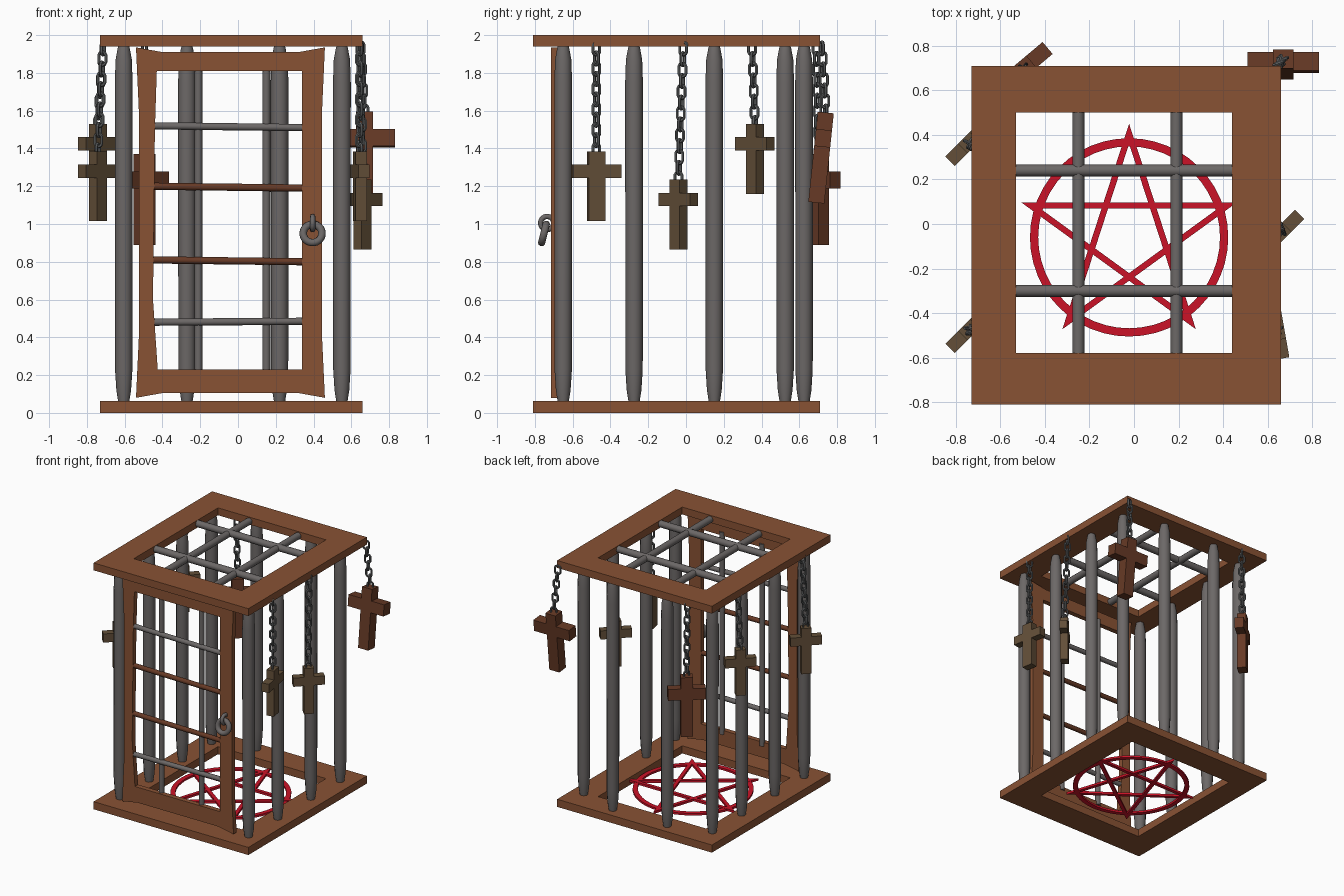
import bpy, bmesh, math
from mathutils import Vector, Matrix

if "Cube" in bpy.data.objects:
    bpy.data.objects.remove(bpy.data.objects["Cube"])


def material(name, rgb):
    m = bpy.data.materials.new(name)
    m.diffuse_color = (*rgb, 1)
    m.use_nodes = True
    m.node_tree.nodes["Principled BSDF"].inputs["Base Color"].default_value = m.diffuse_color
    return m


WOOD = material("warm wood", (0.25, 0.085, 0.034))
RED_WOOD = material("dark red wood", (0.135, 0.042, 0.019))
OLD_WOOD = material("weathered wood", (0.125, 0.078, 0.04))
IRON = material("iron", (0.15, 0.138, 0.135))
CHAIN = material("chain steel", (0.125, 0.13, 0.133))
RED = material("ritual red", (0.6, 0.006, 0.02))


def finish(name, bm, mat, smooth=False):
    bmesh.ops.recalc_face_normals(bm, faces=bm.faces)
    me = bpy.data.meshes.new(name)
    bm.to_mesh(me)
    bm.free()
    me.materials.append(mat)
    ob = bpy.data.objects.new(name, me)
    bpy.context.collection.objects.link(ob)
    if smooth:
        bpy.ops.object.select_all(action='DESELECT')
        ob.select_set(True)
        bpy.context.view_layer.objects.active = ob
        bpy.ops.object.shade_smooth_by_angle(angle=math.radians(50))
    return ob


def add_ring(bm, outer, inner, depth):
    """Solid band between two matching closed loops, pushed along depth."""
    n, d = len(outer), Vector(depth)
    loops = [[bm.verts.new(Vector(p) + o) for p in pts]
             for pts, o in ((outer, d * 0), (inner, d * 0), (inner, d), (outer, d))]
    for k in range(4):
        a, b = loops[k], loops[(k + 1) % 4]
        for i in range(n):
            j = (i + 1) % n
            bm.faces.new((a[i], a[j], b[j], b[i]))


def add_prism(bm, pts, depth):
    """Solid from a flat outline pushed along depth."""
    a = [bm.verts.new(p) for p in pts]
    b = [bm.verts.new(Vector(p) + Vector(depth)) for p in pts]
    bm.faces.new(a)
    bm.faces.new(b[::-1])
    for i in range(len(a)):
        j = (i + 1) % len(a)
        bm.faces.new((a[i], a[j], b[j], b[i]))


def add_lathe(bm, profile, mat=Matrix(), sides=12):
    """Capped round bar; profile is (distance along z, radius)."""
    rows = [[bm.verts.new(mat @ Vector((r * math.cos(t), r * math.sin(t), z)))
             for t in (math.tau * k / sides for k in range(sides))] for z, r in profile]
    for a, b in zip(rows, rows[1:]):
        for i in range(sides):
            j = (i + 1) % sides
            bm.faces.new((a[i], a[j], b[j], b[i]))
    bm.faces.new(rows[0][::-1])
    bm.faces.new(rows[-1])


def rod(name, p, q, r, mat):
    p, q = Vector(p), Vector(q)
    m = Matrix.Translation(p) @ (q - p).to_track_quat('Z', 'Y').to_matrix().to_4x4()
    bm = bmesh.new()
    add_lathe(bm, [(0, r), ((q - p).length, r)], m)
    return finish(name, bm, mat, True)


def add_link(bm, mat, radius, tube, stretch=0.0, n=14, sides=8):
    """Ring in the local xz plane, optionally stretched into a chain link."""
    rows = []
    for i in range(n):
        a = math.tau * (i + 0.5) / n
        c, s = math.cos(a), math.sin(a)
        off = stretch if s > 0 else -stretch
        rows.append([bm.verts.new(mat @ Vector(((radius + tube * math.cos(b)) * c, tube * math.sin(b),
                                                (radius + tube * math.cos(b)) * s + off)))
                     for b in (math.tau * k / sides for k in range(sides))])
    for i in range(n):
        a, b = rows[i], rows[(i + 1) % n]
        for k in range(sides):
            l = (k + 1) % sides
            bm.faces.new((a[k], a[l], b[l], b[k]))


# Base and roof frames
def rect(x0, x1, y0, y1, z):
    return [(x0, y0, z), (x1, y0, z), (x1, y1, z), (x0, y1, z)]


for name, z in (("base_frame", 0.0), ("roof_frame", 1.94)):
    bm = bmesh.new()
    add_ring(bm, rect(-0.73, 0.66, -0.81, 0.71, z), rect(-0.53, 0.44, -0.58, 0.50, z), (0, 0, 0.062))
    if z:
        for v in bm.verts:
            v.co.z = min(v.co.z, 2.0)
    finish(name, bm, WOOD)

# Roof grating
for x in (-0.25, 0.19):
    rod("roof_bar_long", (x, -0.6, 1.967), (x, 0.52, 1.967), 0.027, IRON)
for y in (-0.30, 0.24):
    rod("roof_bar_cross", (-0.55, y, 1.972), (0.46, y, 1.972), 0.027, IRON)

# Upright cage posts, narrowed at both ends
posts = [(x, y) for x in (-0.605, 0.55) for y in (-0.65, -0.275, 0.15, 0.525)]
posts += [(-0.27, 0.625), (0.22, 0.625)]
for x, y in posts:
    bm = bmesh.new()
    add_lathe(bm, [(0.05, 0.028), (0.12, 0.039), (0.23, 0.046), (1.75, 0.047),
                   (1.87, 0.043), (1.93, 0.032), (1.95, 0.026)], Matrix.Translation((x, y, 0)))
    finish("cage_post", bm, IRON, True)

# Door frame with flared corners
outer = [(-.54, .08), (-.40, .105), (.32, .105), (.46, .08), (.445, .4), (.445, 1.6),
         (.46, 1.935), (.32, 1.91), (-.40, 1.91), (-.54, 1.935), (-.525, 1.6), (-.525, .4)]
inner = [(-.425, .23), (-.36, .23), (.29, .23), (.34, .23), (.34, .5), (.34, 1.6),
         (.34, 1.81), (.29, 1.81), (-.36, 1.81), (-.43, 1.81), (-.44, 1.5), (-.45, .6)]
bm = bmesh.new()
add_ring(bm, [(x, -0.715, z) for x, z in outer], [(x, -0.715, z) for x, z in inner], (0, 0.04, 0))
finish("door_frame", bm, WOOD)

# Door bars
for x in (-0.21, 0.15):
    rod("door_bar_upright", (x, -0.68, 0.2), (x, -0.68, 1.84), 0.021, IRON)
for z0, z1, mat in ((1.52, 1.51, IRON), (1.20, 1.19, RED_WOOD), (0.81, 0.80, RED_WOOD), (0.48, 0.485, IRON)):
    rod("door_bar_cross", (-0.47, -0.695, z0), (0.36, -0.695, z1), 0.019, mat)

# Door handle: small eye and hanging ring
bm = bmesh.new()
add_link(bm, Matrix.Translation((0.395, -0.735, 1.005)) @ Matrix.Rotation(math.pi / 2, 4, 'Z'), 0.035, 0.014, n=20)
finish("handle_eye", bm, IRON, True)
bm = bmesh.new()
add_link(bm, Matrix.Translation((0.395, -0.752, 0.95)) @ Matrix.Rotation(math.radians(-14), 4, 'X'),
         0.05, 0.02, n=24, sides=10)
finish("handle_ring", bm, IRON, True)

# Floor sign: circle and five-pointed star
C = Vector((-0.022, -0.06, 0.025))


def around(r, deg):
    return C + Vector((r * math.cos(math.radians(deg)), r * math.sin(math.radians(deg)), 0))


bm = bmesh.new()
add_ring(bm, [around(0.445, i * 7.5) for i in range(48)], [around(0.408, i * 7.5) for i in range(48)], (0, 0, 0.016))
finish("floor_circle", bm, RED)
for i in range(5):
    a, b = 90 + 72 * i, 90 + 72 * (i + 2)
    bm = bmesh.new()
    add_prism(bm, [around(0.51, a), around(0.51, b), around(0.42, b), around(0.42, a)], (0, 0, 0.018))
    finish("star_stroke", bm, RED)


# Hanging crosses on chains
def cross(x, y, top, height, arm, w, t, turn, mat, chain_xy, tilt=0):
    h, a = w / 2, arm / 2
    z1 = -0.19 * height
    z2 = z1 - 0.19 * height
    pts = [(-h, 0), (-h, z1), (-a, z1), (-a, z2), (-h, z2), (-h, -height)]
    pts += [(-px, pz) for px, pz in reversed(pts)]
    m = (Matrix.Translation((x, y, top)) @ Matrix.Rotation(math.radians(turn), 4, 'Z')
         @ Matrix.Rotation(math.radians(tilt), 4, 'X'))
    bm = bmesh.new()
    add_prism(bm, [(px, -t / 2, pz) for px, pz in pts], (0, t, 0))
    bm.transform(m)
    finish("hanging_cross", bm, mat)
    # Chain of alternating links from the roof edge to the cross
    start, end = Vector((*chain_xy, 1.93)), Vector((x, y, top + 0.005))
    n = max(2, round((start.z - end.z) / 0.056))
    bm = bmesh.new()
    for i in range(n + 1):
        p = start.lerp(end, i / n)
        add_link(bm, Matrix.Translation(p) @ Matrix.Rotation(math.radians(turn + 20 + 90 * (i % 2)), 4, 'Z'),
                 0.021, 0.0085, 0.014, n=12, sides=6)
    finish("chain", bm, CHAIN, True)


cross(-0.742, -0.475, 1.385, 0.37, 0.235, 0.075, 0.06, 45, OLD_WOOD, (-0.715, -0.475))
cross(-0.742, 0.365, 1.53, 0.37, 0.235, 0.075, 0.06, 45, OLD_WOOD, (-0.715, 0.35))
cross(0.66, -0.04, 1.235, 0.37, 0.235, 0.075, 0.06, 45, OLD_WOOD, (0.65, -0.015))
cross(0.645, -0.475, 1.385, 0.37, 0.26, 0.09, 0.06, 100, OLD_WOOD, (0.645, -0.475))
cross(-0.495, 0.70, 1.37, 0.48, 0.28, 0.09, 0.07, 40, RED_WOOD, (-0.495, 0.69))
cross(0.67, 0.74, 1.59, 0.48, 0.32, 0.09, 0.085, 0, RED_WOOD, (0.648, 0.72), tilt=-6)
